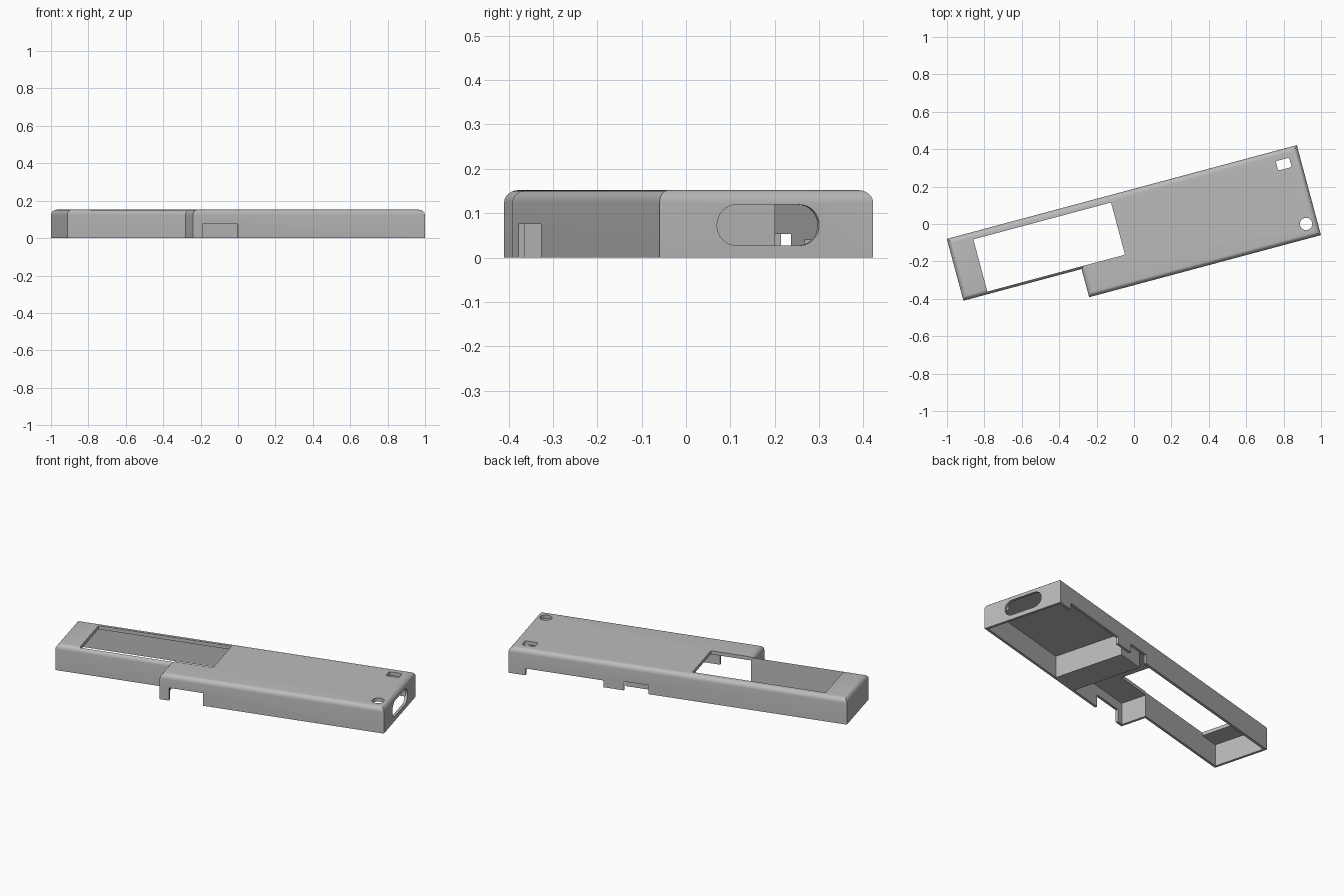
import bpy, bmesh, math
from mathutils import Matrix, Vector

cube = bpy.data.objects.get("Cube")
if cube:
    bpy.data.objects.remove(cube, do_unlink=True)

HEIGHT, ROUND = 0.152, 0.028
TURN = Matrix.Rotation(math.radians(15), 4, 'Z')

grey = bpy.data.materials.new("plain_grey")
grey.use_nodes = True
tone = (0.5, 0.5, 0.5, 1)
grey.diffuse_color = tone
grey.node_tree.nodes["Principled BSDF"].inputs["Base Color"].default_value = tone


def prism(name, outline, low, high, along_length=False, rounding=0):
    """Extrude an outline upward, or along the length of the shell."""
    bm = bmesh.new()
    place = (lambda p, d: Vector((d, p[0], p[1]))) if along_length else \
            (lambda p, d: Vector((p[0], p[1], d)))
    bottom = [bm.verts.new(place(p, low)) for p in outline]
    top = [bm.verts.new(place(p, high)) for p in outline]
    bm.faces.new(bottom)
    bm.faces.new(top)
    for i in range(len(outline)):
        j = (i + 1) % len(outline)
        bm.faces.new((bottom[i], bottom[j], top[j], top[i]))
    bmesh.ops.recalc_face_normals(bm, faces=bm.faces)
    if rounding:
        rim = [e for e in bm.edges if all(v in top for v in e.verts)]
        bmesh.ops.bevel(bm, geom=rim, offset=rounding, segments=6,
                        profile=0.5, affect='EDGES')
    mesh = bpy.data.meshes.new(name)
    bm.to_mesh(mesh)
    bm.free()
    mesh.materials.append(grey)
    obj = bpy.data.objects.new(name, mesh)
    bpy.context.collection.objects.link(obj)
    return obj


def rect(x0, x1, y0, y1):
    return [(x0, y0), (x1, y0), (x1, y1), (x0, y1)]


def rounded(cx, cy, half_x, half_y, radius, steps=8):
    """Rectangle outline with round corners."""
    points = []
    for k, (sx, sy) in enumerate([(1, 1), (-1, 1), (-1, -1), (1, -1)]):
        for s in range(steps + 1):
            a = math.pi / 2 * (k + s / steps)
            points.append((cx + sx * (half_x - radius) + radius * math.cos(a),
                           cy + sy * (half_y - radius) + radius * math.sin(a)))
    return points


def cut(target, cutter):
    """Subtract the cutter and discard it."""
    cutter.hide_render = True
    mod = target.modifiers.new("cut", 'BOOLEAN')
    mod.operation, mod.solver, mod.object = 'DIFFERENCE', 'EXACT', cutter
    bpy.context.view_layer.objects.active = target
    bpy.ops.object.modifier_apply(modifier=mod.name)
    bpy.data.objects.remove(cutter, do_unlink=True)


# Stepped cover with rounded top edges
shell = prism("case_cover", [(-0.987, 0.182), (-0.987, -0.16), (-0.333, -0.16),
                             (-0.333, -0.316), (0.95, -0.316), (0.95, 0.182)],
              0, HEIGHT, rounding=ROUND)

# Hollow underside, leaving a solid block between the two bays
cut(shell, prism("cavity", [(0.935, 0.167), (-0.972, 0.167), (-0.972, -0.146),
                            (-0.318, -0.146), (-0.318, -0.302), (0.13, -0.302),
                            (0.13, 0.127), (0.3, 0.127), (0.3, -0.302),
                            (0.935, -0.302)], -0.1, 0.131))

# Display window and the two small top holes
cut(shell, prism("window", rect(-0.851, -0.089, -0.146, 0.143), 0.05, 0.3))
cut(shell, prism("button_hole", rounded(0.856, 0.102, 0.037, 0.026, 0.008, 3), 0.1, 0.3))
cut(shell, prism("round_hole", rounded(0.889, -0.238, 0.033, 0.033, 0.0329), 0.1, 0.3))

# Long slot in the end wall
cut(shell, prism("end_slot", rounded(-0.063, 0.073, 0.119, 0.046, 0.0455),
                 0.9, 1.1, along_length=True))

# Notches in the lower edges of the front and back walls
for name, x0, x1, y0, y1, top in [
        ("front_notch", -0.28, -0.085, -0.4, -0.29, 0.075),
        ("back_recess", 0.407, 0.853, 0.15, 0.3, 0.04),
        ("back_notch", 0.147, 0.29, 0.15, 0.3, 0.053)]:
    cut(shell, prism(name, rect(x0, x1, y0, y1), -0.1, top))

# Turn the cover and shade it
shell.data.transform(TURN)
bpy.ops.object.select_all(action='DESELECT')
shell.select_set(True)
bpy.context.view_layer.objects.active = shell
bpy.ops.object.shade_smooth_by_angle(angle=math.radians(30))
